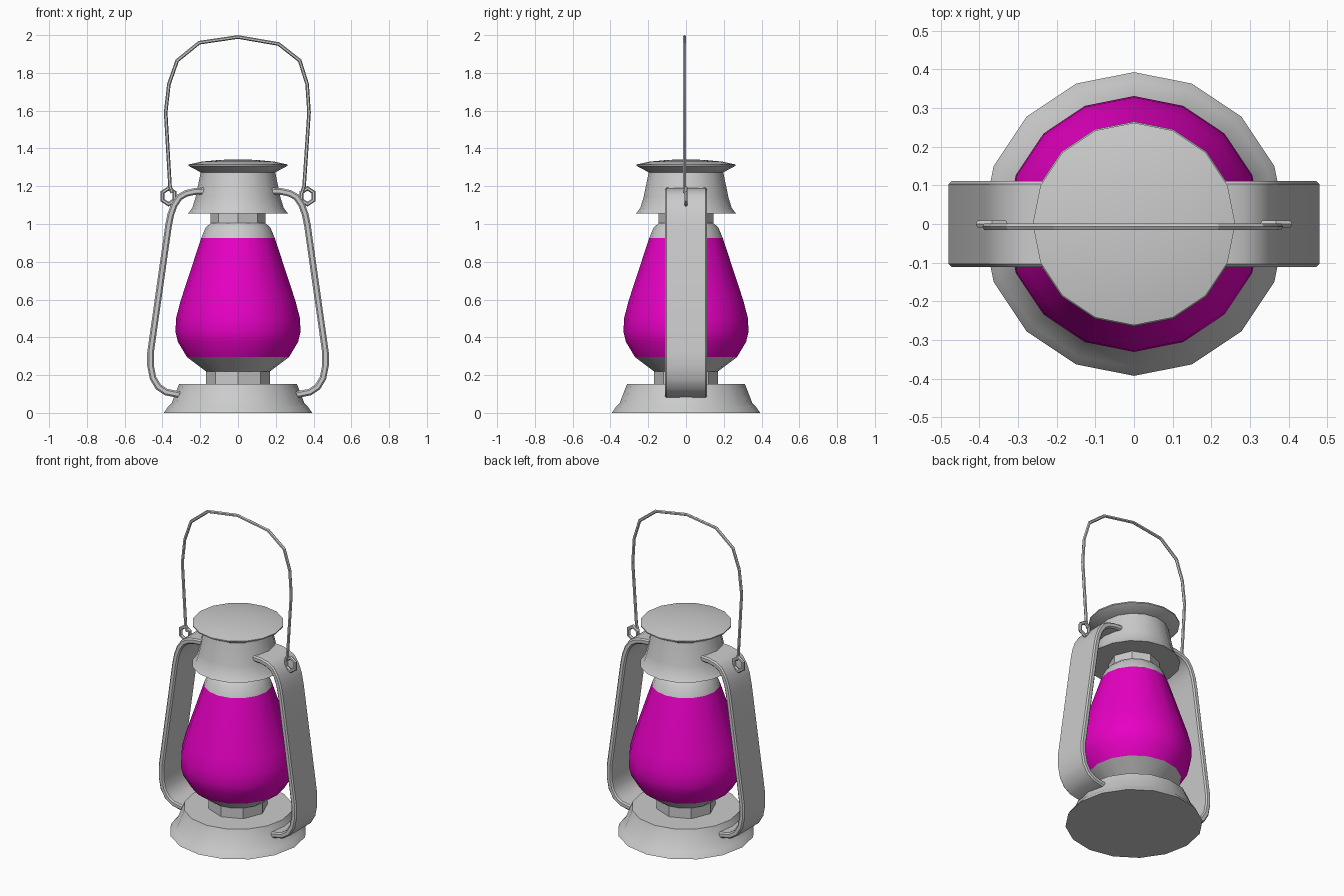
import bpy, bmesh, math
from mathutils import Vector

if "Cube" in bpy.data.objects:
    bpy.data.objects.remove(bpy.data.objects["Cube"])


def finish(name, bm, mat=None, angle=35):
    bmesh.ops.recalc_face_normals(bm, faces=bm.faces)
    me = bpy.data.meshes.new(name)
    bm.to_mesh(me)
    bm.free()
    ob = bpy.data.objects.new(name, me)
    bpy.context.collection.objects.link(ob)
    if mat:
        me.materials.append(mat)
    bpy.ops.object.select_all(action='DESELECT')
    ob.select_set(True)
    bpy.context.view_layer.objects.active = ob
    bpy.ops.object.shade_smooth_by_angle(angle=math.radians(angle))
    return ob


def bridge(bm, rings, closed):
    n = len(rings[0])
    pairs = list(zip(rings, rings[1:])) + ([(rings[-1], rings[0])] if closed else [])
    for a, b in pairs:
        for i in range(n):
            bm.faces.new((a[i], a[(i + 1) % n], b[(i + 1) % n], b[i]))
    if not closed:
        bm.faces.new(rings[0])
        bm.faces.new(rings[-1])


def lathe(name, profile, sides=16, mat=None):
    """Spin (radius, z) points round the z axis and cap both ends."""
    bm = bmesh.new()
    rings = []
    for r, z in profile:
        rings.append([bm.verts.new((r * math.cos(2 * math.pi * i / sides),
                                    r * math.sin(2 * math.pi * i / sides), z))
                      for i in range(sides)])
    bridge(bm, rings, False)
    return finish(name, bm, mat)


def sweep(name, path, section, closed=False, angle=40):
    """Sweep a section of (in-plane offset, y) along a path in the xz plane."""
    bm = bmesh.new()
    pts = [Vector(p) for p in path]
    n = len(pts)
    rings = []
    for i, p in enumerate(pts):
        before = pts[i - 1] if closed or i > 0 else None
        after = pts[(i + 1) % n] if closed or i < n - 1 else None
        d1 = (p - before).normalized() if before else (after - p).normalized()
        d2 = (after - p).normalized() if after else d1
        t = (d1 + d2).normalized()
        normal = Vector((-t.y, t.x)) / max(t.dot(d1), 0.5)
        rings.append([bm.verts.new((p.x + normal.x * u, v, p.y + normal.y * u))
                      for u, v in section])
    bridge(bm, rings, closed)
    return finish(name, bm, None, angle)


def round_section(r, sides, y=0.0):
    return [(r * math.cos(2 * math.pi * i / sides),
             y + r * math.sin(2 * math.pi * i / sides)) for i in range(sides)]


magenta = bpy.data.materials.new("magenta_glass")
magenta.diffuse_color = (0.8, 0.0, 0.55, 1)
magenta.use_nodes = True
magenta.node_tree.nodes["Principled BSDF"].inputs["Base Color"].default_value = magenta.diffuse_color

# Turned body, bottom to top
lathe("base", [(.393, 0), (.372, .03), (.352, .05), (.312, .153)])
lathe("base_collar", [(.17, .14), (.17, .23)], 8)
lathe("burner_bowl", [(.17, .22), (.27, .295)])
lathe("glass", [(.27, .295), (.318, .375), (.331, .43), (.328, .5),
                (.305, .59), (.195, .925)], 16, magenta)
lathe("upper_collar", [(.195, .925), (.172, .98), (.145, 1.005)])
lathe("neck", [(.145, 1.0), (.145, 1.07)], 8)
lathe("hood", [(.265, 1.055), (.242, 1.085), (.225, 1.14), (.197, 1.275)])
lathe("cap", [(.195, 1.272), (.262, 1.308), (.262, 1.315), (.195, 1.33),
              (.1, 1.339), (.03, 1.342)])

# Flat side arms, with chamfered edges
w, h, c = .111, .0175, .008
band = [(-h, -w + c), (-h + c, -w), (h - c, -w), (h, -w + c),
        (h, w - c), (h - c, w), (-h + c, w), (-h, w - c)]
arm = [(.18, 1.175), (.23, 1.172), (.275, 1.162), (.31, 1.142), (.338, 1.10),
       (.356, 1.05), (.368, .99), (.463, .32), (.463, .25), (.45, .185),
       (.422, .138), (.38, .11), (.305, .095)]
for side, s in (("left", -1), ("right", 1)):
    sweep("arm_" + side, [(x * s, z) for x, z in arm], band)
    # Wire ring that joins the arm to the carrying handle
    ring = [(s * (.368 + .036 * math.cos(a)), 1.147 + .042 * math.sin(a))
            for a in (math.radians(30 + 60 * i) for i in range(6))]
    sweep("ring_" + side, ring, round_section(.0105, 6), True, 20)

# Carrying handle
bail = [(-.348, 1.165), (-.36, 1.2), (-.383, 1.59), (-.366, 1.74), (-.322, 1.865),
        (-.205, 1.96), (0, 1.99), (.215, 1.953), (.327, 1.865), (.366, 1.74),
        (.376, 1.59), (.35, 1.2), (.338, 1.165)]
sweep("carrying_handle", bail, round_section(.0095, 6, -.007), False, 20)
